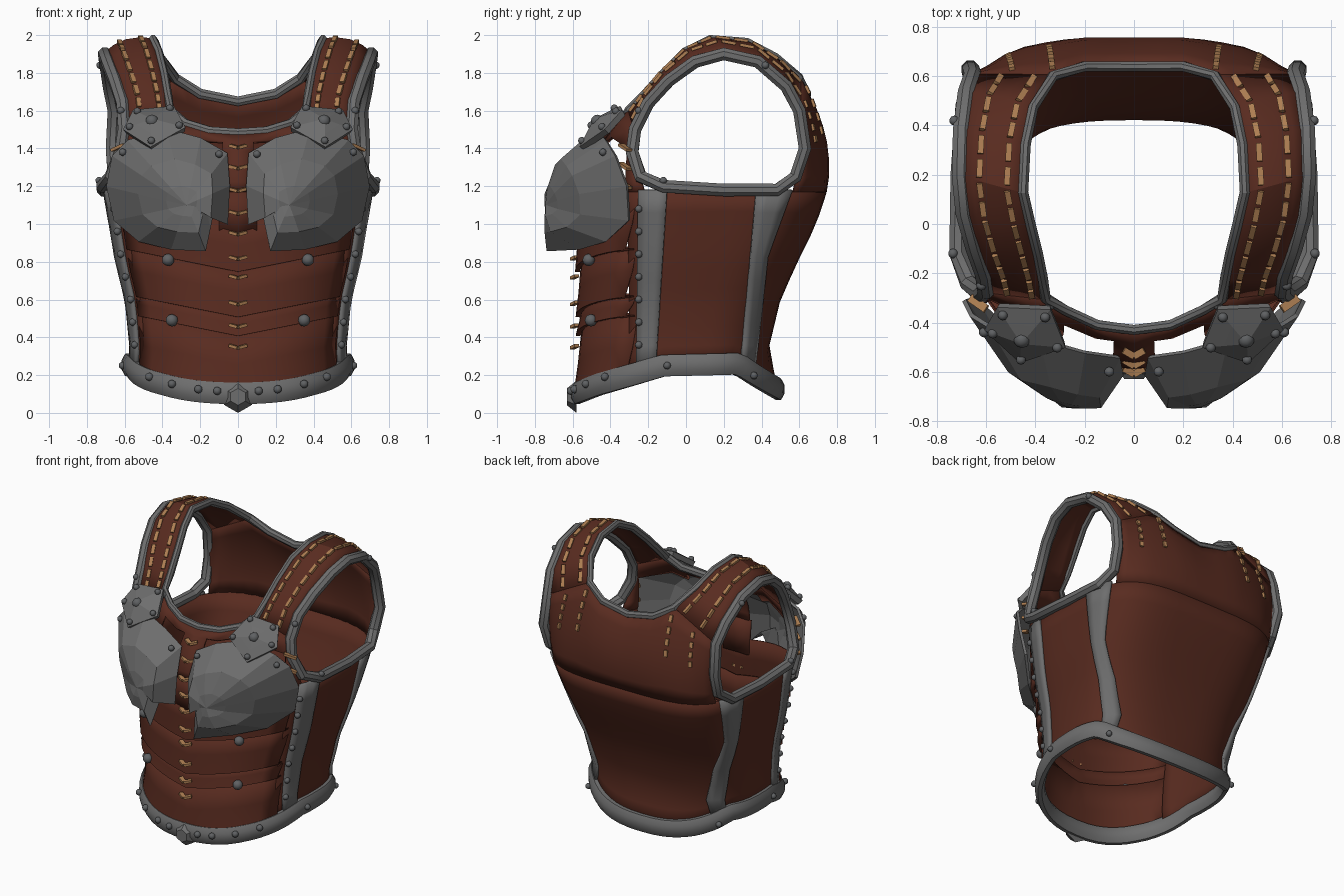
import bpy, bmesh, math
from mathutils import Vector as V, Matrix

if "Cube" in bpy.data.objects:
    bpy.data.objects.remove(bpy.data.objects["Cube"])

def material(name, c):
    m = bpy.data.materials.new(name)
    m.diffuse_color = (*c, 1)
    m.use_nodes = True
    m.node_tree.nodes["Principled BSDF"].inputs["Base Color"].default_value = m.diffuse_color
    return m

LEATHER = material("brown_leather", (0.098, 0.024, 0.014))
STEEL = material("grey_steel", (0.155, 0.155, 0.155))
RIVET = material("dark_rivet", (0.115, 0.12, 0.125))
THREAD = material("tan_thread", (0.42, 0.21, 0.085))

def finish(name, bm, mat, solid=0, smooth=True, mirror=True):
    bmesh.ops.recalc_face_normals(bm, faces=bm.faces[:])
    me = bpy.data.meshes.new(name)
    bm.to_mesh(me)
    bm.free()
    me.materials.append(mat)
    if smooth:
        me.shade_smooth()
        me.set_sharp_from_angle(angle=math.radians(30))
    ob = bpy.data.objects.new(name, me)
    bpy.context.collection.objects.link(ob)
    if mirror:
        ob.modifiers.new("mirror", 'MIRROR').merge_threshold = 0.002
    if solid:
        s = ob.modifiers.new("thickness", 'SOLIDIFY')
        s.thickness, s.offset = solid, 0
    return ob

def loft(name, rows, mat, solid=0.02, wrap=False, ring=False, smooth=True, tip=None, skip=None):
    """Skin a grid of points; wrap joins last row to first, ring closes each row,
    tip fans the last row, skip(centre) leaves openings."""
    bm = bmesh.new()
    g = [[bm.verts.new(p) for p in r] for r in rows]
    n, m = len(g), len(g[0])
    for i in range(n if wrap else n - 1):
        for j in range(m if ring else m - 1):
            a, b, k = g[i], g[(i + 1) % n], (j + 1) % m
            quad = (a[j], a[k], b[k], b[j])
            if not (skip and skip(sum((v.co for v in quad), V()) / 4)):
                bm.faces.new(quad)
    if tip:
        t = bm.verts.new(tip)
        for j in range(m):
            bm.faces.new((g[-1][j], g[-1][(j + 1) % m], t))
    bmesh.ops.delete(bm, geom=[v for v in bm.verts if not v.link_faces], context='VERTS')
    return finish(name, bm, mat, solid, smooth)

def tube(name, path, r_side, r_up, up, closed=False, sides=8):
    path, rows = [V(p) for p in path], []
    n = len(path)
    for i, p in enumerate(path):
        a = path[i - 1] if closed or i else p
        b = path[(i + 1) % n] if closed or i < n - 1 else p
        t = (b - a).normalized()
        s = t.cross(V(up)).normalized()
        u = s.cross(t)
        row = []
        for k in range(sides):
            q = math.tau * (k + 0.5) / sides
            v = p + s * r_side * math.cos(q) + u * r_up * math.sin(q)
            if abs(p.x) < 1e-4:
                v.x = 0
            row.append(v)
        rows.append(row)
    return loft(name, rows, STEEL, 0, closed, True)

def table(tab, v):
    for (a, p), (b, q) in zip(tab, tab[1:]):
        if v <= b:
            return p + (q - p) * max(0, (v - a) / (b - a))
    return tab[-1][1]

# Torso cross-section: half width, front depth and back depth by height
C = 0.05
WIDTH = [(0.1, .58), (.35, .565), (.6, .59), (.8, .64), (1.0, .67), (1.2, .70)]
FRONT = [(0, -.57), (.4, -.55), (.8, -.555), (1.2, -.58)]
BACK = [(.1, .48), (.35, .43), (.6, .49), (.8, .58), (1.0, .68), (1.17, .735)]
HEM = [(-.57, .10), (-.45, .15), (-.25, .21), (-.12, .25), (.27, .26), (.4, .17), (.5, .10)]

def section(z, back):
    n = table([(.2, 2.4), (1.2, 4)], z) if back else 2.3
    d = table(BACK, z) - C if back else C - table(FRONT, z)
    return table(WIDTH, z), d, n

def ring_pt(a, z, off=0):
    w, d, n = section(z, a > 0)
    c, s = max(0, math.cos(a)), abs(math.sin(a))
    x = 0 if c < 1e-6 else (w + off) * c ** (2 / n)
    return V((x, C + math.copysign((d + off) * s ** (2 / n), a), z))

def side_pt(y, z, off=0):
    w, d, n = section(z, y > C)
    r = min(1, abs(y - C) / (d + off))
    return V(((w + off) * (1 - r ** n) ** (1 / n), y, z))

def face_pt(x, z, off=0, back=False):
    w, d, n = section(z, back)
    y = (d + off) * max(0, 1 - (x / (w + off)) ** n) ** (1 / n)
    return V((x, C + (y if back else -y), z))

# Openings in the leather: behind the breast plates and behind the belly bands
def behind_plate(p):
    return p.y < -.27 and .09 < p.x < .59 and .96 < p.z < 1.43

def behind_front(p):
    return behind_plate(p) or (p.y < -.28 and p.z < .96)

# Lower torso shell and hem
angles = [math.pi * (i / 28 - 0.5) for i in range(29)]
cols, hem = [], []
for a in angles:
    z0 = table(HEM, ring_pt(a, .18).y)
    cols.append([ring_pt(a, z0 + (1.17 - z0) * k / 9) for k in range(10)])
    hem.append(ring_pt(a, z0, .015))
loft("torso_shell", cols, LEATHER, skip=behind_front)
tube("hem_trim", hem, .034, .062, (0, 0, 1))

# Strap edges, back to front: neck side and arm side
NECK = [V(p) for p in ((.33, .60, 1.77), (.41, .47, 1.88), (.44, .32, 1.96), (.45, .13, 1.975),
        (.42, 0, 1.91), (.39, -.12, 1.79), (.37, -.22, 1.68), (.36, -.30, 1.60))]
ARM = [V(p) for p in ((.655, .60, 1.60), (.68, .53, 1.73), (.70, .38, 1.86), (.705, .20, 1.90),
       (.69, .05, 1.86), (.65, -.09, 1.76), (.61, -.20, 1.64), (.60, -.27, 1.50))]

def strap(i, u):
    p = NECK[i].lerp(ARM[i], u)
    out = V((.3, (p.y - .15) * 1.5, .6)).normalized()
    return p + out * .035 * math.sin(math.pi * u) * math.sin(math.pi * i / 7)

loft("shoulder_strap", [[strap(i, k / 4) for k in range(5)] for i in range(8)], LEATHER)

# Upper chest and upper back panels, curved from the torso up to the neckline
def bow(b, t, push, v):
    c = b.lerp(t, .5) + V((0, push, 0))
    return b.lerp(c, v).lerp(c.lerp(t, v), v)

def panel(name, bottoms, tops, pushes, skip=None):
    loft(name, [[bow(b, t, p, k / 6) for k in range(7)]
                for b, t, p in zip(bottoms, tops, pushes)], LEATHER, skip=skip)

chest_top = [V((0, -.43, 1.48)), V((.08, -.42, 1.485)), V((.15, -.41, 1.49)), V((.28, -.35, 1.53)),
             NECK[7], NECK[7].lerp(ARM[7], .5), ARM[7].lerp(NECK[7], .12), ARM[7]]
chest_low = [face_pt(x, 1.17) for x in (0, .09, .18, .3, .42, .54, .60)] + [side_pt(-.22, 1.17)]
panel("upper_chest", chest_low, chest_top, (-.08, -.08, -.08, -.08, -.07, -.05, -.03, -.03), behind_plate)
T = [V((0, .64, 1.65)), V((.2, .64, 1.69)), NECK[0], NECK[0].lerp(ARM[0], .5), ARM[0]]
back_top = [T[k // 2].lerp(T[min(4, (k + 1) // 2)], .5) for k in range(9)]
back_low = [face_pt(x, 1.17, 0, True) for x in (0, .1, .2, .28, .36, .45, .53, .59)] + [side_pt(.57, 1.17)]
back_push = (.10, .10, .10, .10, .095, .09, .08, .06, .04)
panel("upper_back", back_low, back_top, back_push)

# Metal edging of the neck and the armholes
tube("neck_trim", chest_top[:4] + NECK[::-1] + T[1::-1], .022, .028, (0, 0, 1))
under = [V(p) for p in ((.62, -.285, 1.38), (.67, -.24, 1.25), (.715, -.12, 1.20), (.71, .2, 1.18),
         (.69, .48, 1.18), (.655, .58, 1.25), (.665, .63, 1.40))]
tube("armhole_trim", ARM + under, .036, .038, (1, 0, 0), closed=True)

# Upright metal strips on the flanks
def flank(name, tab_a, tab_b):
    rows = []
    for k in range(9):
        z = .24 + .94 * k / 8
        a, b = table(tab_a, z), table(tab_b, z)
        rows.append([side_pt(a + (b - a) * j / 3, z, .016) for j in range(4)])
    loft(name, rows, STEEL, .024)

flank("front_flank_strip", [(.24, -.26), (1.18, -.25)], [(.24, -.16), (1.18, -.10)])
flank("back_flank_strip", [(.24, .29), (.83, .34), (1.18, .37)], [(.24, .36), (.83, .43), (1.18, .56)])

# Overlapping belly bands
for i, (top, low) in enumerate([(1.02, .75), (.77, .51), (.53, .41), (.43, .08)]):
    rows = []
    for t, off in ((0, .0), (.5, .012), (1, .030), (1, .008)):
        z = top + (low - top) * t
        row = []
        for k in range(9):
            x = side_pt(-.25, z + .1).x * k / 8
            row.append(face_pt(x, z + .2 * x, off))
        rows.append(row)
    loft("belly_band_%d" % (i + 1), rows, LEATHER, .008)

# Faceted breast plates
rim = [V(p) for p in ((.06, -.54, 1.37), (.2, -.52, 1.45), (.38, -.47, 1.5), (.58, -.42, 1.44),
       (.66, -.37, 1.36), (.69, -.31, 1.2), (.65, -.30, 1.02), (.52, -.42, .91), (.35, -.56, .87),
       (.17, -.73, .86), (.13, -.66, 1.06), (.06, -.62, 1.0), (.05, -.61, 1.2))]
apex = V((.27, -.735, 1.1))
rows = [rim]
for t, push in ((.4, -.08), (.75, -.045)):
    ring = [p.lerp(apex, t) + V((0, push, 0)) for p in rim]
    rows.append([V((p.x, max(p.y, -.74), p.z)) for p in ring])
loft("breast_plate", rows, STEEL, .018, ring=True, smooth=False, tip=apex)

# Buckle plates where the straps meet the chest
corners = [V(p) for p in ((.34, -.34, 1.61), (.55, -.33, 1.59), (.60, -.42, 1.49),
           (.46, -.55, 1.40), (.28, -.49, 1.50))]
boss = V((.455, -.475, 1.545))
loft("buckle_plate", [corners, [p.lerp(boss, .5) for p in corners]], STEEL, .035,
     ring=True, smooth=False, tip=boss)

# Rivets
spots = [(V((.455, -.47, 1.545)), .034)]
spots += [(p.lerp(boss, .18) + V((0, -.015, .015)), .02) for p in corners]
spots += [(face_pt(.37, .81, .035), .033), (face_pt(.35, .49, .035), .033)]
spots += [(side_pt(-.25, .36 + .12 * k, .03), .02) for k in range(7)]
spots += [(face_pt(x, table(HEM, face_pt(x, .18).y) + .01, .05), .022) for x in (.11, .21, .35, .47)]
spots += [(side_pt(y, table(HEM, y), .05), .02) for y in (-.1, .36)]
spots += [(V(p), .02) for p in ((.1, -.60, 1.37), (.61, -.44, 1.38), (.38, -.63, .97), (.735, -.12, 1.23),
          (.62, -.25, 1.6), (.73, .42, 1.84), (.34, -.33, 1.58))]
bm = bmesh.new()
for p, r in spots:
    bmesh.ops.create_icosphere(bm, subdivisions=2, radius=r, matrix=Matrix.Translation(p))
finish("rivets", bm, RIVET)

# Stitching along the straps and down the upper back
def stitch(bm, a, b, wide=.024):
    d = b - a
    m = Matrix.Translation((a + b) / 2) @ d.to_track_quat('X', 'Z').to_matrix().to_4x4()
    bmesh.ops.create_cube(bm, size=1, matrix=m @ Matrix.Diagonal((d.length, wide, .016, 1)))

bm = bmesh.new()
for u in (.2, .62):
    for i in range(7):
        a, b = strap(i, u), strap(i + 1, u)
        lift = V((.3, ((a + b) / 2).y - .15, .6)).normalized() * .016
        for s, e in ((.06, .44), (.56, .94)):
            stitch(bm, a.lerp(b, s) + lift, a.lerp(b, e) + lift)
for c in (4, 6):
    for k in range(4):
        a, b = (bow(back_low[c], back_top[c], back_push[c], v) + V((0, .014, .005))
                for v in (.5 + .12 * k, .57 + .12 * k))
        stitch(bm, a, b)
for z in (1.2, 1.3, 1.4):
    stitch(bm, V((.60, -.345, z + .02)), V((.665, -.30, z - .01)), .035)
finish("strap_stitches", bm, THREAD, 0, False)

# Centre lacing, cords bent around each hole
bm = bmesh.new()
for z in (1.41, 1.30, 1.18, 1.06, .95, .82, .72, .58, .46, .35):
    y = table([(.3, -.59), (1.1, -.59), (1.2, -.60), (1.41, -.525)], z)
    stitch(bm, V((0, y - .012, z - .006)), V((.042, y + .012, z + .006)), .028)
finish("front_lacing", bm, THREAD, 0, False)

# Pointed clasp at the centre of the front hem
bm = bmesh.new()
bmesh.ops.create_cone(bm, cap_ends=True, segments=6, radius1=.085, radius2=.045, depth=.05,
                      matrix=Matrix.Translation((0, -.605, .085)) @ Matrix.Rotation(math.pi / 2, 4, 'X'))
finish("hem_clasp", bm, STEEL, 0, False, False)
